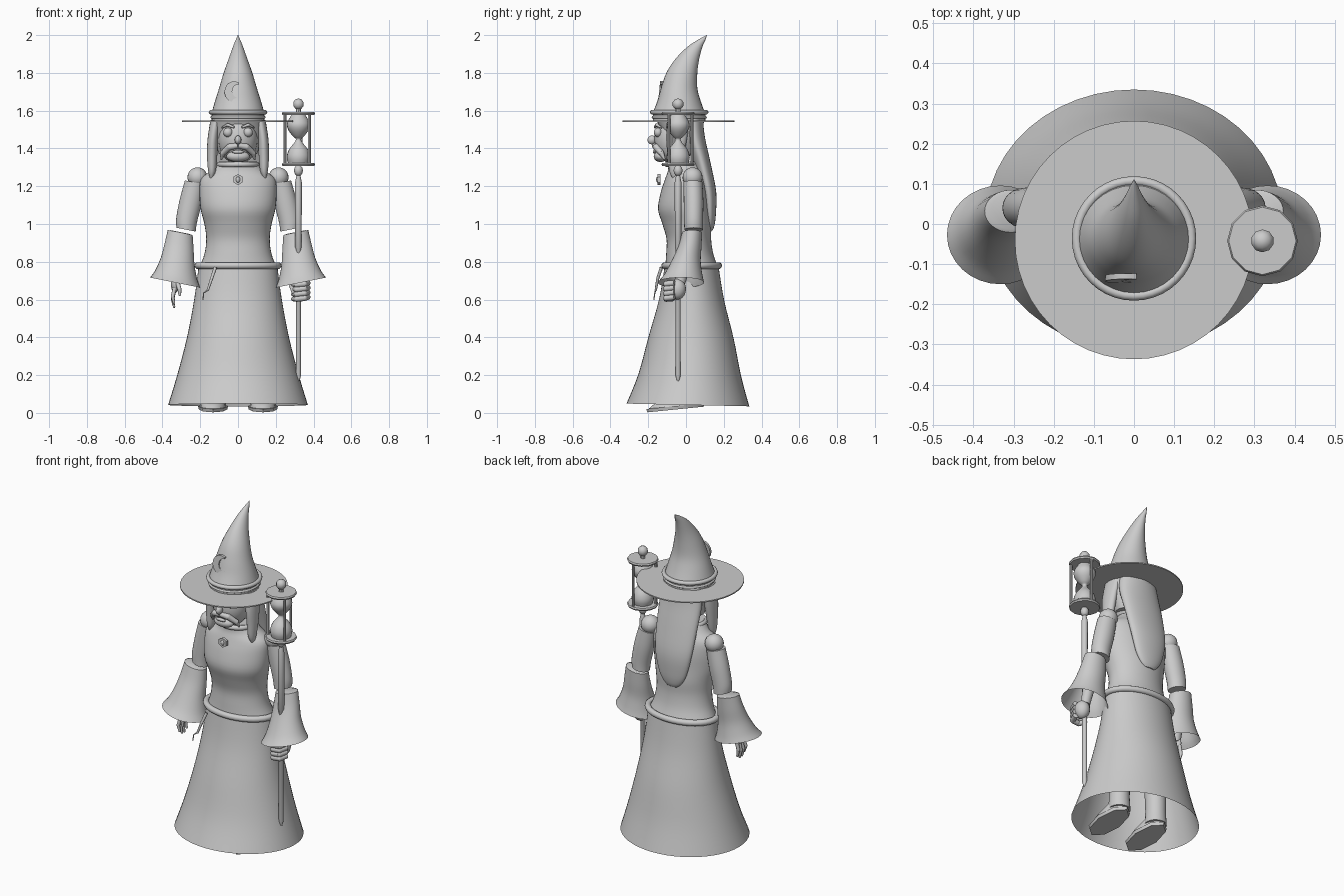
import bpy, bmesh, math
from mathutils import Vector, Matrix

if "Cube" in bpy.data.objects:
    bpy.data.objects.remove(bpy.data.objects["Cube"])

grey = bpy.data.materials.new("plain grey")
grey.use_nodes = True
grey.diffuse_color = (0.6, 0.6, 0.6, 1)
grey.node_tree.nodes["Principled BSDF"].inputs["Base Color"].default_value = (0.6, 0.6, 0.6, 1)


def finish(name, bm, angle=40):
    bmesh.ops.recalc_face_normals(bm, faces=bm.faces)
    mesh = bpy.data.meshes.new(name)
    bm.to_mesh(mesh)
    bm.free()
    ob = bpy.data.objects.new(name, mesh)
    bpy.context.collection.objects.link(ob)
    mesh.materials.append(grey)
    bpy.ops.object.select_all(action='DESELECT')
    ob.select_set(True)
    bpy.context.view_layer.objects.active = ob
    bpy.ops.object.shade_smooth_by_angle(angle=math.radians(angle))
    return ob


def smooth(rows, steps):
    """Catmull-Rom curve through rows of numbers."""
    rows = [Vector(r) for r in rows]
    out = []
    for i in range(len(rows) - 1):
        a, b, c, d = rows[max(i - 1, 0)], rows[i], rows[i + 1], rows[min(i + 2, len(rows) - 1)]
        for k in range(steps):
            t = k / steps
            out.append(b + (c - a) * t / 2 + (2 * a - 5 * b + 4 * c - d) * t * t / 2
                       + (3 * b - a - 3 * c + d) * t ** 3 / 2)
    return out + [rows[-1]]


def loft(name, rings, n=32, steps=4, caps=True, slope=(0, 0)):
    """Skin level ellipses given as (x, y, z, rx, ry); slope tilts them."""
    bm = bmesh.new()
    loops = []
    for x, y, z, rx, ry in (smooth(rings, steps) if steps > 1 else rings):
        loop = []
        for i in range(n):
            a = math.tau * i / n
            dx, dy = rx * math.cos(a), ry * math.sin(a)
            loop.append(bm.verts.new((x + dx, y + dy, z + slope[0] * dx + slope[1] * dy)))
        loops.append(loop)
    for lo, hi in zip(loops, loops[1:]):
        for i in range(n):
            j = (i + 1) % n
            bm.faces.new((lo[i], lo[j], hi[j], hi[i]))
    if caps:
        bm.faces.new(loops[0])
        bm.faces.new(loops[-1])
    return finish(name, bm)


def ball(name, at, size, n=20):
    bm = bmesh.new()
    mat = Matrix.Translation(at) @ Matrix.Diagonal((*size, 1))
    bmesh.ops.create_uvsphere(bm, u_segments=n, v_segments=max(n // 2, 4), radius=1, matrix=mat)
    return finish(name, bm, 60)


def rod(name, a, b, r1, r2, n=10):
    a, b = Vector(a), Vector(b)
    turn = (b - a).to_track_quat('Z', 'Y').to_matrix().to_4x4()
    bm = bmesh.new()
    bmesh.ops.create_cone(bm, cap_ends=True, segments=n, radius1=r1, radius2=r2,
                          depth=(b - a).length, matrix=Matrix.Translation((a + b) / 2) @ turn)
    return finish(name, bm)


def path(name, points, radii):
    for i in range(len(points) - 1):
        rod(f"{name}_{i + 1}", points[i], points[i + 1], radii[i], radii[i + 1])
        ball(f"{name}_joint_{i + 1}", points[i + 1], [radii[i + 1]] * 3, 10)


def hoop(name, at, rx, ry, r):
    bm = bmesh.new()
    n, m = 40, 10
    grid = [[bm.verts.new((at[0] + (rx + r * math.cos(math.tau * j / m)) * math.cos(math.tau * i / n),
                           at[1] + (ry + r * math.cos(math.tau * j / m)) * math.sin(math.tau * i / n),
                           at[2] + r * math.sin(math.tau * j / m)))
             for j in range(m)] for i in range(n)]
    for i in range(n):
        for j in range(m):
            k, l = (i + 1) % n, (j + 1) % m
            bm.faces.new((grid[i][j], grid[k][j], grid[k][l], grid[i][l]))
    return finish(name, bm, 60)


def slab(name, outline, y, depth, lean=0.0):
    """Flat plate from an x, z outline, facing the front."""
    bm = bmesh.new()
    z0 = min(z for _, z in outline)
    face = bm.faces.new([bm.verts.new((x, y + (z - z0) * lean, z)) for x, z in outline])
    moved = bmesh.ops.extrude_face_region(bm, geom=[face])["geom"]
    for v in moved:
        if isinstance(v, bmesh.types.BMVert):
            v.co.y += depth
    return finish(name, bm, 30)


# Robe: open skirt, belt and fitted bodice
loft("skirt", [(0, .01, .042, .37, .325), (0, .02, .2, .322, .272), (0, .027, .4, .27, .225),
               (0, .03, .6, .232, .172), (0, .03, .78, .208, .142)], 48, caps=False, slope=(0, -.022))
hoop("belt", (0, .03, .78), .213, .143, .018)
loft("bodice", [(0, .03, .77, .205, .14), (0, .02, .84, .178, .125), (0, .015, .92, .168, .118),
                (0, .005, 1.0, .178, .13), (0, -.01, 1.08, .198, .138), (0, -.005, 1.17, .204, .128),
                (0, 0, 1.24, .195, .11), (0, 0, 1.285, .14, .095), (0, -.01, 1.33, .1, .085)], 40)
hoop("collar", (0, -.015, 1.315), .1, .085, .014)
path("belt_tail", [(-.12, -.13, .77), (-.14, -.15, .71), (-.16, -.16, .65)], [.009, .008, .006])
path("belt_tail_end", [(-.16, -.16, .65), (-.182, -.165, .635), (-.185, -.17, .6)], [.004, .003, .003])

# Pendant
slab("pendant", [(.029 * math.sin(math.tau * i / 6), 1.235 + .029 * math.cos(math.tau * i / 6))
                 for i in range(6)], -.15, .016)
ball("pendant_stone", (0, -.15, 1.235), (.012, .008, .016), 10)

# Head, face and hair
ball("head", (0, -.06, 1.45), (.105, .108, .135), 28)
ball("nose", (0, -.18, 1.445), (.018, .025, .024), 12)
ball("chin", (0, -.135, 1.358), (.062, .036, .03))
ball("mouth", (0, -.166, 1.382), (.034, .01, .01), 12)
loft("hair_cap", [(0, -.02, 1.37, .1, .08), (0, -.02, 1.45, .13, .095), (0, -.03, 1.56, .14, .13)])
loft("back_hair", [(0, .13, .965, .03, .01), (0, .13, .99, .06, .02), (0, .128, 1.05, .092, .03),
                   (0, .12, 1.17, .12, .04), (0, .085, 1.32, .132, .046),
                   (0, .045, 1.46, .135, .055), (0, .03, 1.56, .12, .06)])

for side, s in (("left", 1), ("right", -1)):
    ball(side + "_eye", (s * .053, -.148, 1.485), (.025, .022, .025), 16)
    path(side + "_eyebrow", [(s * .02, -.165, 1.512), (s * .055, -.155, 1.525), (s * .085, -.13, 1.51)],
         [.006, .009, .004])
    path(side + "_moustache", [(0, -.168, 1.415), (s * .045, -.158, 1.408), (s * .08, -.13, 1.375),
                               (s * .088, -.115, 1.345)], [.014, .018, .015, .006])
    loft(side + "_side_hair", [(s * .142, -.06, 1.24, .006, .01), (s * .138, -.06, 1.28, .02, .028),
                               (s * .137, -.055, 1.36, .027, .042), (s * .133, -.05, 1.45, .028, .055),
                               (s * .118, -.04, 1.55, .028, .06)], 20)

    # Arms with bell sleeves
    ball(side + "_shoulder", (s * .215, .035, 1.247), (.053, .053, .053))
    loft(side + "_upper_arm", [(s * .275, .04, .97, .051, .049), (s * .272, .04, 1.02, .055, .05),
                               (s * .25, .04, 1.12, .058, .052), (s * .227, .037, 1.22, .054, .05)],
         24, slope=(s * .2, 0))
    loft(side + "_sleeve", [(s * .333, -.027, .69, .133, .123), (s * .328, -.015, .73, .112, .102),
                            (s * .32, 0, .8, .09, .078), (s * .312, .02, .88, .077, .062),
                            (s * .306, .032, .955, .066, .053)], 32, caps=False, slope=(s * .2, 0))
    loft(side + "_sleeve_top", [(s * .306, .032, .953, .066, .053), (s * .306, .032, .957, .05, .045)],
         32, 1, slope=(s * .2, 0))
    rod(side + "_wrist", (s * .325, -.03, .69), (s * .31, .02, .9), .027, .04, 16)

    # Shoes and legs
    loft(side + "_sole", [(s * .132, -.055, .018, .075, .15), (s * .132, -.055, .036, .08, .155)],
         8, 1, slope=(0, .1))
    loft(side + "_shoe", [(s * .132, -.055, .034, .07, .142), (s * .132, -.04, .06, .065, .12),
                          (s * .132, 0, .09, .055, .07)], 16, slope=(0, .08))
    loft(side + "_leg", [(s * .13, .03, .06, .062, .062), (s * .13, .03, .2, .058, .058),
                         (s * .12, .03, .6, .08, .08)], 20)

# Left fist around the staff, right hand hanging open
ball("left_fist", (.335, -.045, .655), (.042, .045, .055))
for i in range(4):
    z = .688 - i * .025
    path(f"left_finger_{i + 1}", [(.37, -.06, z), (.352, -.105, z - .005), (.31, -.105, z - .01),
                                  (.292, -.07, z - .01)], [.015, .016, .015, .012])
path("left_thumb", [(.31, -.03, .7), (.285, -.06, .675), (.295, -.09, .64)], [.016, .015, .012])
ball("right_palm", (-.333, -.04, .68), (.022, .042, .045))
for i in range(4):
    y, drop = -.072 + i * .021, (.08, .098, .1, .085)[i]
    path(f"right_finger_{i + 1}", [(-.335, y, .66), (-.346, y * 1.1, .655 - drop * .5),
                                   (-.338, y * 1.1, .66 - drop)], [.011, .01, .006])
path("right_thumb", [(-.32, -.07, .69), (-.31, -.09, .655), (-.308, -.092, .625)], [.012, .011, .007])

# Hat: brim, band, bent crown and crescent badge
loft("hat_brim", [(0, -.04, 1.541, .297, .297), (0, -.04, 1.548, .297, .297)], 48, 1)
loft("hat_band", [(0, -.036, 1.545, .138, .138), (0, -.036, 1.6, .14, .14)], 40, 1)
hoop("hat_cord", (0, -.036, 1.592), .143, .143, .012)
hoop("hat_lower_cord", (0, -.036, 1.565), .139, .139, .007)
loft("hat_crown", [(0, -.038, 1.58, .142, .142), (0, -.037, 1.65, .122, .115), (0, -.036, 1.72, .1, .096),
                   (0, -.022, 1.8, .076, .082), (0, .005, 1.87, .051, .064), (0, .045, 1.935, .028, .041),
                   (0, .083, 1.975, .012, .02), (0, .11, 2.0, .001, .001)], 32)
outer = [math.radians(60 + 25 * i) for i in range(11)]
moon = [(-.02 + .052 * math.cos(a), 1.7 + .056 * math.sin(a)) for a in outer]
moon += [(.002 + .033 * math.cos(a), 1.704 + .036 * math.sin(a)) for a in reversed(outer[1:-1])]
slab("hat_moon", moon, -.148, .014, .1)

# Staff with hourglass lantern
X, Y = .32, -.042
loft("staff", [(X, Y, z, r, r) for z, r in ((.17, .006), (.2, .014), (.87, .014), (.875, .017),
                                            (1.22, .018), (1.26, .01))], 12, 1)
ball("staff_collar", (X, Y, 1.283), (.024, .024, .03), 12)
for label, z in (("bottom", 1.315), ("top", 1.585)):
    loft("lantern_" + label, [(X, Y, z - .008, .084, .084), (X, Y, z, .088, .088),
                              (X, Y, z + .008, .084, .084)], 12, 1)
loft("hourglass", [(X, Y, z, r, r) for z, r in ((1.32, .055), (1.355, .062), (1.395, .05), (1.43, .022),
                                                (1.45, .014), (1.465, .03), (1.5, .055), (1.535, .06),
                                                (1.58, .035))], 20, 3)
for i in range(3):
    a = math.radians(80 + 120 * i)
    px, py = X + .075 * math.cos(a), Y + .075 * math.sin(a)
    rod(f"lantern_post_{i + 1}", (px, py, 1.315), (px, py, 1.585), .008, .008, 8)
rod("finial_neck", (X, Y, 1.59), (X, Y, 1.62), .014, .012, 8)
ball("finial", (X, Y, 1.635), (.03, .03, .03), 10)
